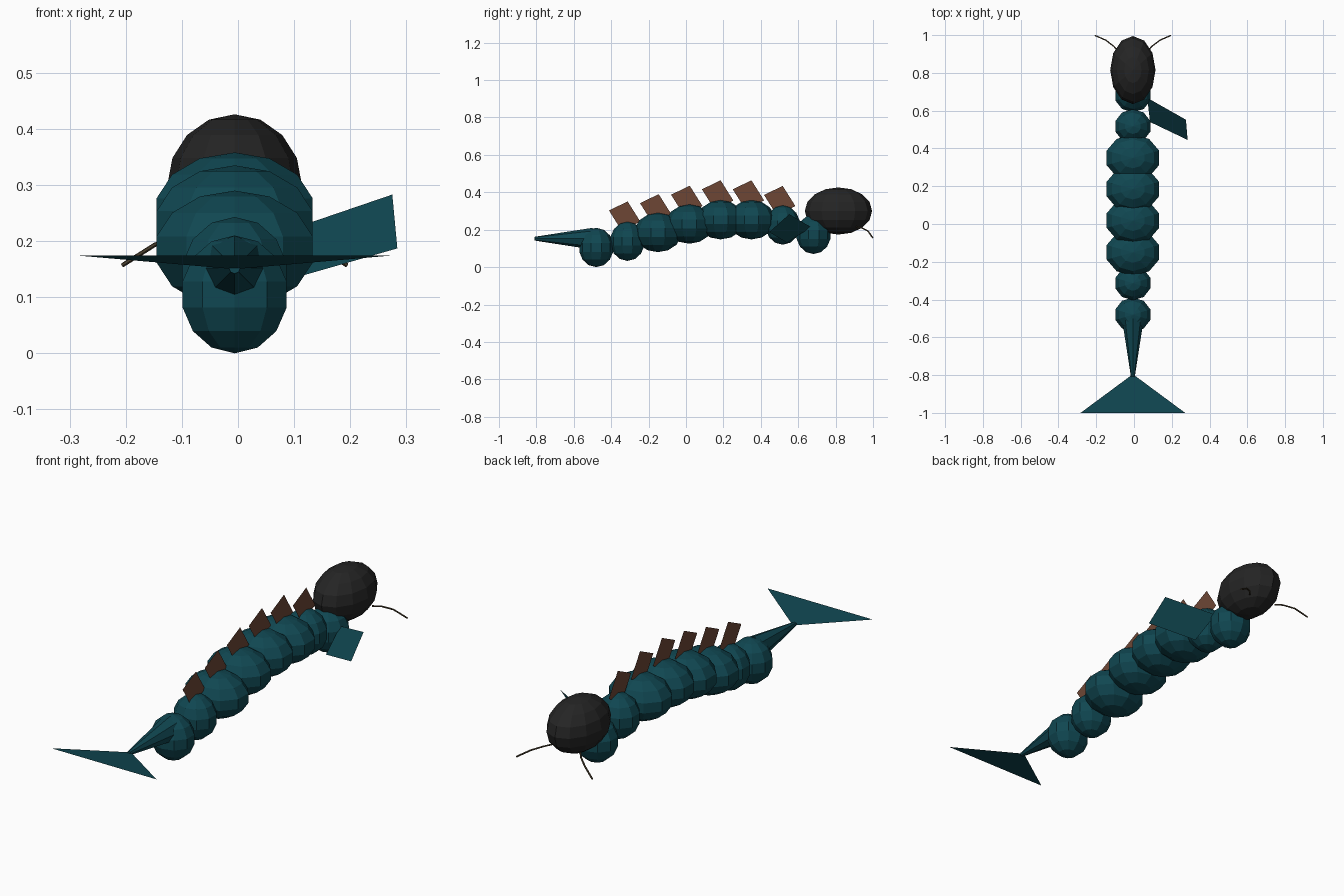
import bpy, bmesh, math
from mathutils import Matrix, Vector

if "Cube" in bpy.data.objects:
    bpy.data.objects.remove(bpy.data.objects["Cube"])

CX = -0.006  # body centre line


def mat(name, col):
    m = bpy.data.materials.new(name)
    m.diffuse_color = (*col, 1)
    m.use_nodes = True
    m.node_tree.nodes["Principled BSDF"].inputs["Base Color"].default_value = m.diffuse_color
    return m


teal = mat("deep teal", (0.005, 0.062, 0.082))
brown = mat("rust brown", (0.155, 0.062, 0.036))
black = mat("charcoal", (0.018, 0.018, 0.018))
olive = mat("olive brown", (0.075, 0.055, 0.03))


def finish(name, bm, material):
    me = bpy.data.meshes.new(name)
    bm.to_mesh(me)
    bm.free()
    me.materials.append(material)
    ob = bpy.data.objects.new(name, me)
    bpy.context.collection.objects.link(ob)
    return ob


def ball(name, centre, radii, segs, rings, material):
    bm = bmesh.new()
    bmesh.ops.create_uvsphere(bm, u_segments=segs, v_segments=rings, radius=1,
                              matrix=Matrix.Translation(centre) @ Matrix.Diagonal((*radii, 1)))
    finish(name, bm, material)


def sheet(name, points, material):
    bm = bmesh.new()
    bm.faces.new([bm.verts.new(p) for p in points])
    finish(name, bm, material)


# Body segments, tail to neck: (y, z, is wide)
segments = [(-0.48, 0.105, 0), (-0.313, 0.138, 0), (-0.15, 0.185, 1), (0.018, 0.23, 1),
            (0.185, 0.253, 1), (0.35, 0.253, 1), (0.517, 0.225, 0), (0.682, 0.175, 0)]
for i, (y, z, wide) in enumerate(segments):
    radii = (0.15, 0.127, 0.105) if wide else (0.1, 0.093, 0.105)
    ball(f"body_segment_{i + 1}", (CX, y, z), radii, 10, 7, teal)

# Head
ball("head", (CX, 0.815, 0.3), (0.12, 0.18, 0.126), 12, 8, black)

# Tapered tail
bm = bmesh.new()
bmesh.ops.create_cone(bm, cap_ends=True, segments=8, radius1=0.058, radius2=0.01, depth=0.31,
                      matrix=Matrix.Translation((CX, -0.655, 0.152)) @ Matrix.Rotation(math.radians(90), 4, 'X'))
finish("tail", bm, teal)

# Tail fluke
sheet("tail_fluke", [(CX, -0.795, 0.15), (CX - 0.277, -1.0, 0.174), (CX + 0.277, -1.0, 0.174)], teal)

# Single side fin
sheet("side_fin", [(0.07, 0.668, 0.213), (0.275, 0.552, 0.283),
                   (0.284, 0.445, 0.187), (0.085, 0.54, 0.13)], teal)

# Back plates, leaning over segments 2 to 7
tops = [(-0.412, 0.303), (-0.246, 0.342), (-0.08, 0.387), (0.085, 0.416), (0.25, 0.416), (0.417, 0.386)]
for i, (y, z) in enumerate(tops):
    a = Vector((-0.003, y, z))
    along, down = Vector((0, 0.1, 0.048)), Vector((0, 0.068, -0.108))
    sheet(f"back_plate_{i + 1}", [a, a + along, a + along + down, a + down], brown)

# Pair of feelers
for side, label in ((-1, "left"), (1, "right")):
    bm = bmesh.new()
    path = [(0.075, 0.91, 0.215), (0.1, 0.94, 0.21), (0.143, 0.973, 0.193), (0.2, 0.998, 0.157)]
    pts = [Vector((CX + side * x, y, z)) for x, y, z in path]
    for p, q in zip(pts, pts[1:]):
        d = q - p
        bmesh.ops.create_cone(bm, cap_ends=True, segments=6, radius1=0.004, radius2=0.004, depth=d.length,
                              matrix=Matrix.Translation((p + q) / 2) @ d.to_track_quat('Z', 'Y').to_matrix().to_4x4())
    finish(f"feeler_{label}", bm, olive)
